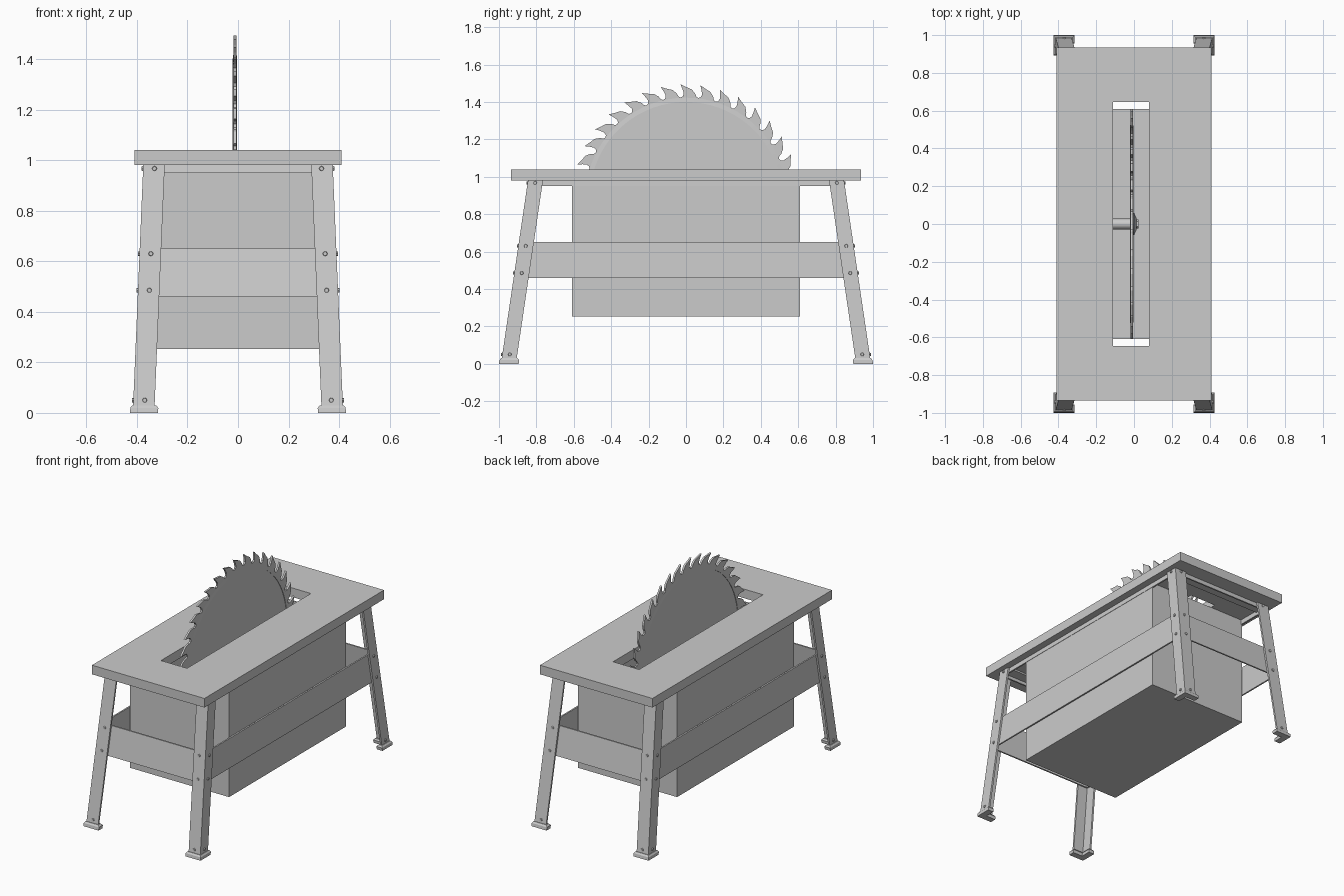
import bpy, bmesh, math
from mathutils import Matrix, Vector

if "Cube" in bpy.data.objects:
    bpy.data.objects.remove(bpy.data.objects["Cube"])

def finish(name, bm):
    bmesh.ops.recalc_face_normals(bm, faces=bm.faces)
    me = bpy.data.meshes.new(name)
    bm.to_mesh(me)
    bm.free()
    ob = bpy.data.objects.new(name, me)
    bpy.context.collection.objects.link(ob)
    return ob

def loft(name, rings, caps=True):
    """Skin a list of equally sized point rings."""
    bm = bmesh.new()
    vs = [[bm.verts.new(p) for p in r] for r in rings]
    n = len(vs[0])
    for a, b in zip(vs, vs[1:]):
        for i in range(n):
            j = (i + 1) % n
            bm.faces.new((a[i], a[j], b[j], b[i]))
    if caps:
        bm.faces.new(vs[0])
        bm.faces.new(vs[-1])
    return finish(name, bm)

# Outer corner line of the splayed legs
def ox(z): return 0.375 + 0.04 * (0.98 - z) / 0.95
def oy(z): return 0.845 + 0.14 * (0.98 - z) / 0.95

T = 0.012  # leg sheet thickness

def angle_ring(z, sx, sy, o, wx, wy, t):
    """L-shaped section at height z, o = outset from the leg corner."""
    pts = [(o, o), (o, -wy), (-t, -wy), (-t, -t), (-wx, -t), (-wx, o)]
    return [(sx * (ox(z) + a), sy * (oy(z) + b), z) for a, b in pts]

def rect(x0, x1, y0, y1, z):
    return [(x0, y0, z), (x1, y0, z), (x1, y1, z), (x0, y1, z)]

def bolt(name, pos, axis):
    bm = bmesh.new()
    m = Matrix.Translation(pos) @ Vector(axis).to_track_quat('Z', 'Y').to_matrix().to_4x4()
    bmesh.ops.create_cone(bm, cap_ends=True, segments=8, radius1=0.011,
                          radius2=0.008, depth=0.012, matrix=m)
    finish(name, bm)

# Table top with a rectangular blade slot
rings = []
for x0, x1, y, z in ((-.41, .41, .935, .98), (-.41, .41, .935, 1.04),
                     (-.11, .08, .645, 1.04), (-.11, .08, .645, .98),
                     (-.41, .41, .935, .98)):
    rings.append(rect(x0, x1, -y, y, z))
top = loft("table_top", rings, caps=False)
bm = bmesh.new()
bm.from_mesh(top.data)
bmesh.ops.remove_doubles(bm, verts=bm.verts, dist=1e-5)
bmesh.ops.recalc_face_normals(bm, faces=bm.faces)
bm.to_mesh(top.data)
bm.free()

# Open-topped sawdust box
loft("dust_box", [rect(-.355, .355, -.604, .604, .98), rect(-.362, .362, -.61, .61, .98),
                  rect(-.362, .362, -.61, .61, .253), rect(-.355, .355, -.604, .604, .253),
                  rect(-.355, .355, -.604, .604, .259)][1:3]
     + [], caps=False)
bm = bmesh.new()
bm.from_mesh(bpy.data.objects["dust_box"].data)
bm.verts.ensure_lookup_table()
bm.faces.new([v for v in bm.verts if v.co.z < 0.3])
bmesh.ops.recalc_face_normals(bm, faces=bm.faces)
bm.to_mesh(bpy.data.objects["dust_box"].data)
bm.free()
wall = bpy.data.objects["dust_box"].modifiers.new("wall", 'SOLIDIFY')
wall.thickness = 0.006

# Legs, feet and bolts
for sx in (-1, 1):
    for sy in (-1, 1):
        loft("leg", [angle_ring(z, sx, sy, 0, .085, .08, T) for z in (0.005, .98)])
        loft("foot", [angle_ring(0, sx, sy, .0107, .1, .095, .03),
                      angle_ring(.02, sx, sy, .0107, .1, .095, .03),
                      angle_ring(.03, sx, sy, .004, .09, .085, .022)])
        for z in (.05, .485, .63, .967):
            bolt("leg_bolt", (sx * (ox(z) - .045), sy * oy(z), z), (0, sy, 0))
            bolt("leg_bolt", (sx * ox(z), sy * (oy(z) - .04), z), (sx, 0, 0))

# Rails tucked inside the legs, leaning with them
for name, z0, z1 in (("middle", .46, .65), ("upper", .95, .98)):
    for s in (-1, 1):
        side, end = [], []
        for z in (z0, z1):
            x, y = ox(z) - T, oy(z) - T
            r = rect(x - .01, x, -y, y, z)
            side.append([(s * a, b, c) for a, b, c in r])
            r = rect(-x, x, y - .01, y, z)
            end.append([(a, s * b, c) for a, b, c in r])
        loft(name + "_side_rail", side)
        loft(name + "_end_rail", end)
# Flat flanges of the upper end rails
for s in (-1, 1):
    loft("upper_rail_flange", [[(a, s * b, c) for a, b, c in rect(-.36, .36, .755, .833, z)]
                               for z in (.969, .98)])

# Saw blade: toothed rim plus thicker tapered disc
BX, BZ, TEETH = -0.012, 0.885, 36
tooth = [(.22, .562), (.42, .583), (.7, .594), (1.0, .61), (.9, .583),
         (.84, .56), (.9, .545), (1.03, .54), (1.14, .546)]

def rim(x):
    pts = []
    for k in range(TEETH):
        for f, r in tooth:
            a = (k + f + .28) * 2 * math.pi / TEETH
            pts.append((x, r * math.cos(a), BZ + r * math.sin(a)))
    return pts

loft("blade_teeth", [rim(BX - .006), rim(BX + .006)])

def turned(name, profile, n):
    """Revolve (x, radius) pairs around the arbor axis."""
    ob = loft(name, [[(x, r * math.cos(i * 2 * math.pi / n), BZ + r * math.sin(i * 2 * math.pi / n))
                      for i in range(n)] for x, r in profile])
    for p in ob.data.polygons:
        p.use_smooth = len(p.vertices) == 4 and n > 8
    ob.data.set_sharp_from_angle(angle=math.radians(30))
    return ob

turned("blade_disc", [(BX - .006, .538), (BX - .009, .515), (BX + .009, .515), (BX + .006, .538)], 72)

# Arbor, flange washer and nut
turned("arbor", [(-.36, .028), (BX, .028)], 24)
turned("flange", [(BX + .008, .058), (BX + .013, .058), (BX + .026, .03)], 24)
turned("arbor_nut", [(BX + .02, .024), (BX + .035, .024)], 6)
